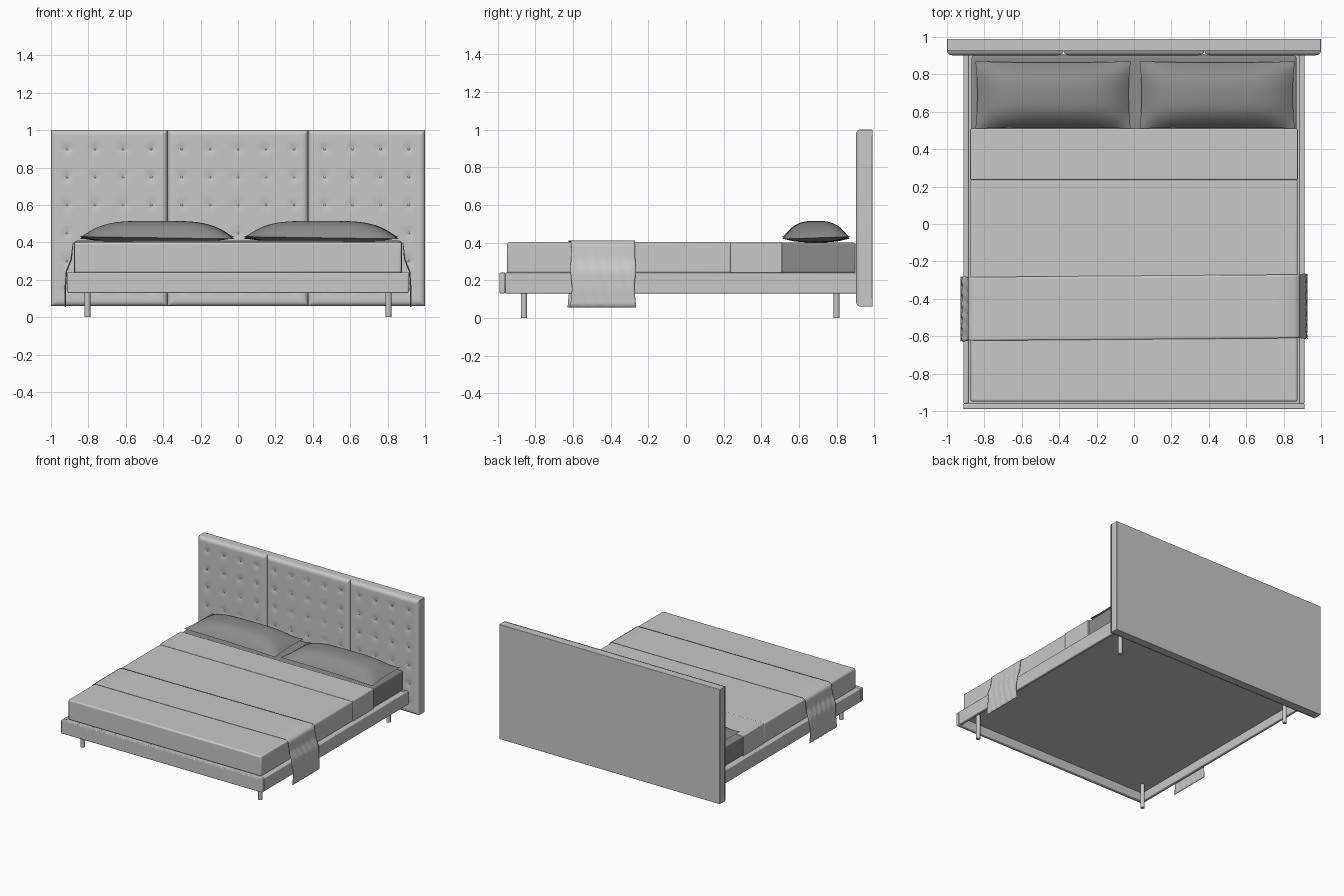
import bpy, bmesh, math

cube = bpy.data.objects.get("Cube")
if cube:
    bpy.data.objects.remove(cube)


def material(name, grey):
    m = bpy.data.materials.new(name)
    m.use_nodes = True
    colour = (grey, grey, grey, 1)
    m.diffuse_color = colour
    m.node_tree.nodes["Principled BSDF"].inputs["Base Color"].default_value = colour
    return m


LIGHT = material("light grey fabric", 0.58)
DARK = material("dark grey linen", 0.26)


def finish(name, bm, mat, angle=40):
    bmesh.ops.recalc_face_normals(bm, faces=bm.faces)
    mesh = bpy.data.meshes.new(name)
    bm.to_mesh(mesh)
    bm.free()
    ob = bpy.data.objects.new(name, mesh)
    bpy.context.collection.objects.link(ob)
    mesh.materials.append(mat)
    bpy.ops.object.select_all(action="DESELECT")
    ob.select_set(True)
    bpy.context.view_layer.objects.active = ob
    bpy.ops.object.shade_smooth_by_angle(angle=math.radians(angle))
    return ob


def box(name, x, y, z, mat, bevel=0.0):
    bm = bmesh.new()
    bmesh.ops.create_cube(bm, size=1)
    for v in bm.verts:
        for i, (lo, hi) in enumerate((x, y, z)):
            v.co[i] = lo + (v.co[i] + 0.5) * (hi - lo)
    ob = finish(name, bm, mat)
    if bevel:
        mod = ob.modifiers.new("soft edges", "BEVEL")
        mod.width, mod.segments = bevel, 3
    return ob


def surface(bm, nu, nv, func):
    """Grid of quads; func maps u, v in -1..1 to a point."""
    rows = [[bm.verts.new(func(2 * i / nu - 1, 2 * j / nv - 1))
             for j in range(nv + 1)] for i in range(nu + 1)]
    for a, b in zip(rows, rows[1:]):
        for j in range(nv):
            bm.faces.new((a[j], b[j], b[j + 1], a[j + 1]))


# Bed frame: a recessed tray of four rails and a panel
for side, s in (("left", 1), ("right", -1)):
    box(side + "_rail", sorted((s * 0.885, s * 0.912)), (-0.96, 0.91), (0.13, 0.24), LIGHT, 0.006)
box("front_rail", (-0.912, 0.912), (-0.99, -0.96), (0.13, 0.24), LIGHT, 0.006)
box("back_rail", (-0.885, 0.885), (0.88, 0.91), (0.13, 0.24), LIGHT)
box("base_panel", (-0.89, 0.89), (-0.97, 0.89), (0.2, 0.236), LIGHT)

# Legs
for end, y in (("front", -0.86), ("back", 0.80)):
    for side, x in (("left", 0.805), ("right", -0.805)):
        bm = bmesh.new()
        bmesh.ops.create_cone(bm, cap_ends=True, segments=20, radius1=0.016, radius2=0.016, depth=0.2)
        bmesh.ops.translate(bm, verts=bm.verts, vec=(x, y, 0.1))
        finish(f"{end}_{side}_leg", bm, LIGHT)

# Mattress with a bedspread and its turned-down fold
box("mattress", (-0.868, 0.868), (-0.93, 0.9), (0.236, 0.399), DARK, 0.012)
box("bedspread", (-0.875, 0.875), (-0.95, 0.24), (0.236, 0.402), LIGHT, 0.012)
box("bedspread_fold", (-0.876, 0.876), (0.236, 0.51), (0.236, 0.404), LIGHT, 0.006)

# Headboard backing
box("headboard_back", (-1, 1), (0.925, 0.99), (0.06, 1.0), LIGHT, 0.004)


# Tufted headboard cushions
def cushion(name, x0, x1, columns):
    z0, z1, pitch = 0.06, 1.0, 0.15
    mid = (x0 + x1) / 2
    xs = [mid + (i - (columns - 1) / 2) * pitch for i in range(columns)]
    zs = [0.9 - pitch * i for i in range(6)]

    def point(u, v):
        # pack rows more closely at the rounded rim
        u, v = math.sin(u * math.pi / 2), math.sin(v * math.pi / 2)
        x = mid + u * (x1 - x0) / 2
        z = (z0 + z1) / 2 + v * (z1 - z0) / 2
        edge = min(x - x0, x1 - x, z - z0, z1 - z)
        t = 1 - min(1, max(0, edge) / 0.03)
        y = 0.902 + 0.024 * (1 - math.sqrt(max(0, 1 - t * t)))
        d2 = min((x - a) ** 2 for a in xs) + min((z - b) ** 2 for b in zs)
        return x, y + 0.007 * math.exp(-d2 / 0.0005), z

    bm = bmesh.new()
    surface(bm, 64, 84, point)
    finish(name, bm, LIGHT, 60)
    # Buttons sit in the dimples
    bm = bmesh.new()
    for x in xs:
        for z in zs:
            made = bmesh.ops.create_uvsphere(bm, u_segments=8, v_segments=6, radius=0.006)
            for v in made["verts"]:
                v.co.y *= 0.4
                v.co += type(v.co)((x, 0.908, z))
    finish(name + "_buttons", bm, LIGHT)


cushion("right_cushion", -1, -0.378, 4)
cushion("middle_cushion", -0.376, 0.374, 5)
cushion("left_cushion", 0.376, 1, 4)


# Pillows
def pillow(name, cx):
    def shell(top):
        def point(u, v):
            puff = (1 - abs(u) ** 4) * (1 - abs(v) ** 3)
            x = cx + 0.415 * u * (1 - 0.025 * (1 - v * v))
            y = 0.69 + 0.18 * v * (1 - 0.04 * (1 - u * u))
            rim = 0.425 + 0.006 * u * v
            return x, y, rim + puff * (0.09 if top else -0.024)
        return point

    bm = bmesh.new()
    surface(bm, 40, 24, shell(True))
    surface(bm, 40, 24, shell(False))
    bmesh.ops.remove_doubles(bm, verts=bm.verts, dist=0.0005)
    finish(name, bm, DARK, 70)


pillow("right_pillow", -0.433)
pillow("left_pillow", 0.445)

# Throw draped across the bed
half = [(0, 0.408), (0.45, 0.408), (0.86, 0.409), (0.882, 0.395), (0.89, 0.31),
        (0.915, 0.245), (0.922, 0.15), (0.922, 0.055)]
path = [(-x, z) for x, z in half[:0:-1]] + half
fine = []
for (xa, za), (xb, zb) in zip(path, path[1:]):
    fine += [(xa + (xb - xa) * k / 4, za + (zb - za) * k / 4) for k in range(4)]
fine.append(path[-1])
count = len(fine) - 1


def drape(u, v):
    x, z = fine[round((u + 1) / 2 * count)]
    drop = max(0, 0.4 - z)
    # gentle wrinkles on the hanging ends
    wave = 0.004 * math.sin(9 * v + 14 * z) * min(1, drop * 10)
    y = -0.447 + 0.008 * x + v * (0.17 + 0.004 * math.sin(30 * z) * min(1, drop * 8))
    return x + math.copysign(wave, x), y, z


bm = bmesh.new()
surface(bm, count, 28, drape)
throw = finish("throw_blanket", bm, LIGHT, 70)
mod = throw.modifiers.new("cloth thickness", "SOLIDIFY")
mod.thickness, mod.offset = 0.004, 0
